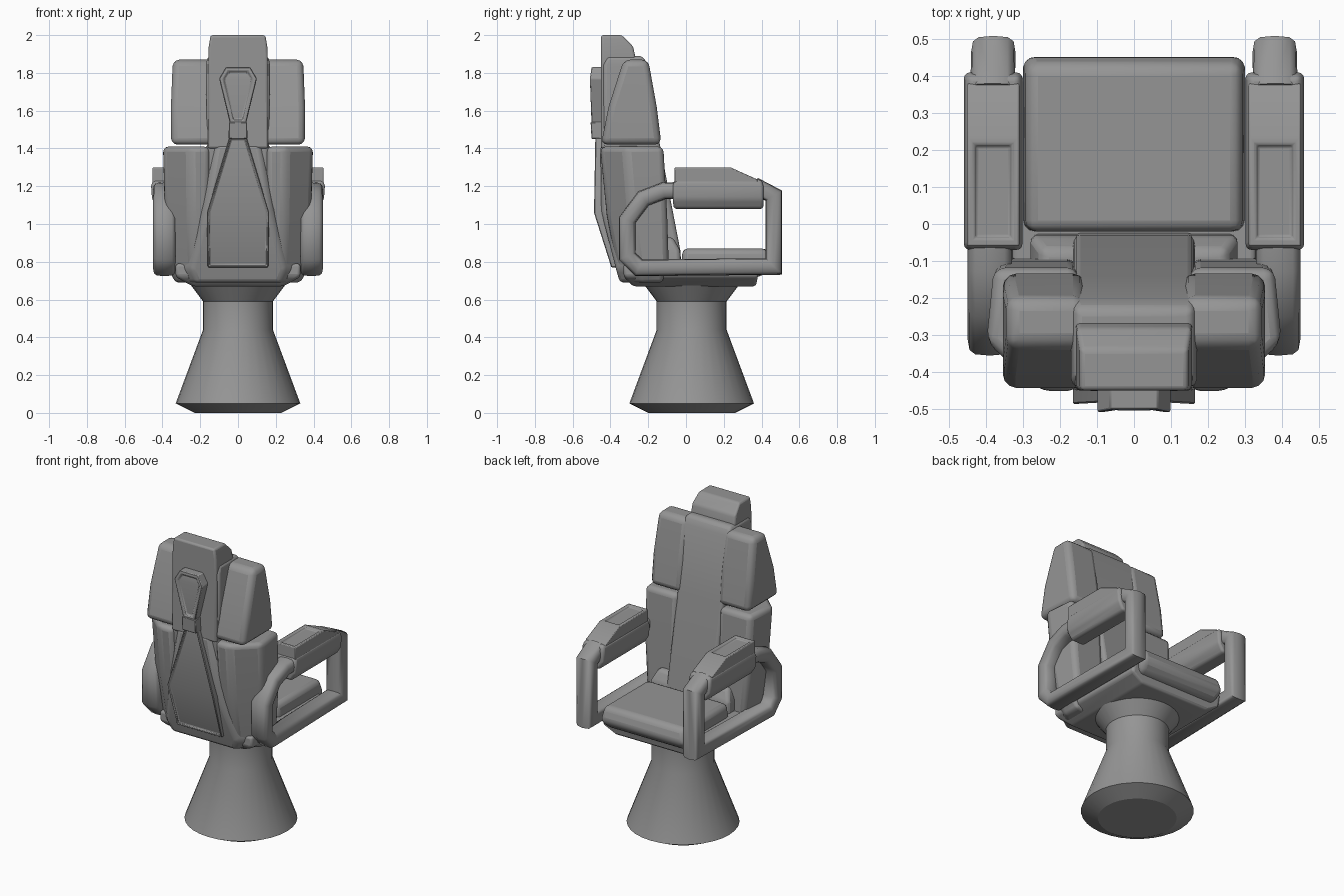
import bpy, bmesh, math
from mathutils import Vector

cube = bpy.data.objects.get("Cube")
if cube:
    bpy.data.objects.remove(cube)

grey = bpy.data.materials.new("mid grey")
grey.use_nodes = True
grey.diffuse_color = (0.3, 0.3, 0.3, 1)
grey.node_tree.nodes["Principled BSDF"].inputs["Base Color"].default_value = (0.3, 0.3, 0.3, 1)

BOX = [(0, 0), (1, 0), (1, 1), (0, 1)]


def finish(name, bm, bevel=0.0, segments=3, angle=40):
    bmesh.ops.recalc_face_normals(bm, faces=bm.faces)
    mesh = bpy.data.meshes.new(name)
    bm.to_mesh(mesh)
    bm.free()
    obj = bpy.data.objects.new(name, mesh)
    bpy.context.collection.objects.link(obj)
    mesh.materials.append(grey)
    if bevel:
        mod = obj.modifiers.new("Rounding", 'BEVEL')
        mod.width, mod.segments = bevel, segments
        mod.limit_method, mod.angle_limit = 'ANGLE', math.radians(25)
    bpy.ops.object.select_all(action='DESELECT')
    obj.select_set(True)
    bpy.context.view_layer.objects.active = obj
    bpy.ops.object.shade_smooth_by_angle(angle=math.radians(angle))
    return obj


def skin(rings):
    """Join equal rings of points into a capped solid."""
    bm = bmesh.new()
    rows = [[bm.verts.new(p) for p in ring] for ring in rings]
    n = len(rows[0])
    for a, b in zip(rows, rows[1:]):
        for i in range(n):
            j = (i + 1) % n
            bm.faces.new((a[i], a[j], b[j], b[i]))
    bm.faces.new(rows[0])
    bm.faces.new(rows[-1])
    bmesh.ops.recalc_face_normals(bm, faces=bm.faces)
    return bm


def loft(levels, outline=BOX):
    """Levels are (z, x0, x1, y0, y1); the unit outline is fitted to each."""
    return skin([[(x0 + u * (x1 - x0), y0 + v * (y1 - y0), z) for u, v in outline]
                 for z, x0, x1, y0, y1 in levels])


def extrude_x(profile, x0, x1):
    return skin([[(x, y, z) for y, z in profile] for x in (x0, x1)])


def recess(bm, test, border, depth):
    faces = [f for f in bm.faces if test(f)]
    bmesh.ops.inset_region(bm, faces=faces, thickness=border, use_even_offset=True)
    bmesh.ops.inset_region(bm, faces=faces, thickness=0.006, depth=-depth, use_even_offset=True)


def mirrored(name, build, **options):
    for side, sign in (("left", 1), ("right", -1)):
        bm = build()
        for v in bm.verts:
            v.co.x *= sign
        finish(side + "_" + name, bm, **options)


# Pedestal
rings = []
for r, z in [(0.23, 0), (0.33, 0.05), (0.185, 0.44), (0.185, 0.59), (0.26, 0.69)]:
    rings.append([(r * math.cos(t * math.tau / 32), 0.03 + r * math.sin(t * math.tau / 32), z)
                  for t in range(32)])
finish("pedestal", skin(rings), angle=25)

# Seat pan and cushion
finish("seat_pan", loft([(0.67, -0.24, 0.24, -0.28, 0.37), (0.72, -0.33, 0.33, -0.33, 0.38),
                         (0.79, -0.33, 0.33, -0.33, 0.4)]), bevel=0.015)
finish("seat_cushion", loft([(0.72, -0.28, 0.28, -0.02, 0.4), (0.78, -0.3, 0.3, -0.02, 0.46),
                             (0.87, -0.29, 0.29, -0.02, 0.43)]), bevel=0.03)

# Backrest spine, rear shell and headrest
finish("backrest_spine", loft([(0.72, -0.17, 0.17, -0.34, -0.02), (0.86, -0.165, 0.165, -0.4, -0.03),
                               (1.43, -0.165, 0.165, -0.44, -0.14), (1.84, -0.17, 0.17, -0.44, -0.2),
                               (1.89, -0.16, 0.16, -0.42, -0.23)]), bevel=0.02)
finish("rear_shell", loft([(0.69, -0.33, 0.33, -0.35, -0.12), (0.76, -0.37, 0.37, -0.37, -0.12),
                           (1.07, -0.26, 0.26, -0.45, -0.2), (1.42, -0.17, 0.17, -0.452, -0.25)],
                          [(0.17, 0), (0.83, 0), (1, 0.5), (1, 1), (0, 1), (0, 0.5)]), bevel=0.02)
finish("headrest", loft([(1.4, -0.16, 0.16, -0.45, -0.25), (1.87, -0.158, 0.158, -0.45, -0.265),
                         (1.94, -0.155, 0.155, -0.45, -0.28), (2.0, -0.145, 0.145, -0.45, -0.34)]),
       bevel=0.012)

# Side bolsters
mirrored("upper_bolster", lambda: loft(
    [(1.42, 0.13, 0.355, -0.45, -0.13), (1.62, 0.13, 0.355, -0.41, -0.155),
     (1.87, 0.13, 0.345, -0.33, -0.2)]), bevel=0.035)
mirrored("lower_bolster", lambda: loft(
    [(0.74, 0.15, 0.365, -0.36, -0.09), (1.05, 0.15, 0.39, -0.42, -0.1),
     (1.41, 0.15, 0.4, -0.455, -0.12)],
    [(0, 0), (0.42, 0), (1, 0.4), (0.92, 1), (0, 1)]), bevel=0.03)
mirrored("lumbar_pad", lambda: loft(
    [(0.72, 0.12, 0.28, -0.2, -0.025), (0.86, 0.12, 0.28, -0.2, -0.03),
     (0.93, 0.12, 0.25, -0.2, -0.07)]), bevel=0.02)


# Recessed trim on the rear
def trim(name, levels, border):
    bm = loft([(z, -w, w, y, -0.36) for z, w, y in levels])
    if border:
        recess(bm, lambda f: f.normal.y < -0.7, border, 0.012)
    finish(name, bm, bevel=0.004, segments=1, angle=30)


trim("lower_trim", [(0.77, 0.16, -0.395), (1.06, 0.165, -0.487), (1.46, 0.045, -0.48)], 0.008)
trim("trim_collar", [(1.45, 0.05, -0.5), (1.54, 0.048, -0.505)], 0)
trim("upper_trim", [(1.53, 0.042, -0.5), (1.77, 0.1, -0.508), (1.83, 0.065, -0.5)], 0.02)


# Arm frames swept through the side plane
def arm_frame():
    path = [Vector(p) for p in ((0.0, 1.18), (-0.12, 1.175), (-0.225, 1.135), (-0.312, 1.02),
                                (-0.312, 0.83), (-0.25, 0.768), (0.465, 0.775), (0.465, 1.15),
                                (0.36, 1.205))]
    rings = []
    for i, p in enumerate(path):
        before = (p - path[max(i - 1, 0)]).normalized()
        after = (path[min(i + 1, len(path) - 1)] - p).normalized()
        t = (before + after).normalized()
        normal = Vector((-t.y, t.x))
        reach = 0.044 / max(t.dot(after if after.length else before), 0.5)
        xc = 0.39 - 0.02 * max(p.x, 0)
        ring = []
        for k in range(12):
            c, s = math.cos(k * math.tau / 12), math.sin(k * math.tau / 12)
            q = p + normal * reach * math.copysign(abs(c) ** 0.6, c)
            ring.append((xc + 0.06 * math.copysign(abs(s) ** 0.6, s), q.x, q.y))
        rings.append(ring)
    return skin(rings)


mirrored("arm_frame", arm_frame, angle=50)

# Armrests: padded roll below, sloping cap with a recessed panel above
mirrored("armrest_roll", lambda: loft(
    [(1.08, 0.335, 0.425, -0.065, 0.41), (1.13, 0.305, 0.455, -0.07, 0.41),
     (1.2, 0.302, 0.46, -0.07, 0.41), (1.235, 0.31, 0.45, -0.06, 0.4)]), bevel=0.015)


def armrest_cap():
    bm = extrude_x([(-0.06, 1.2), (-0.06, 1.3), (0.235, 1.3), (0.38, 1.235), (0.38, 1.2)], 0.31, 0.452)
    recess(bm, lambda f: f.normal.z > 0.99, 0.02, 0.012)
    return bm


mirrored("armrest_cap", armrest_cap, bevel=0.005, segments=2, angle=30)
